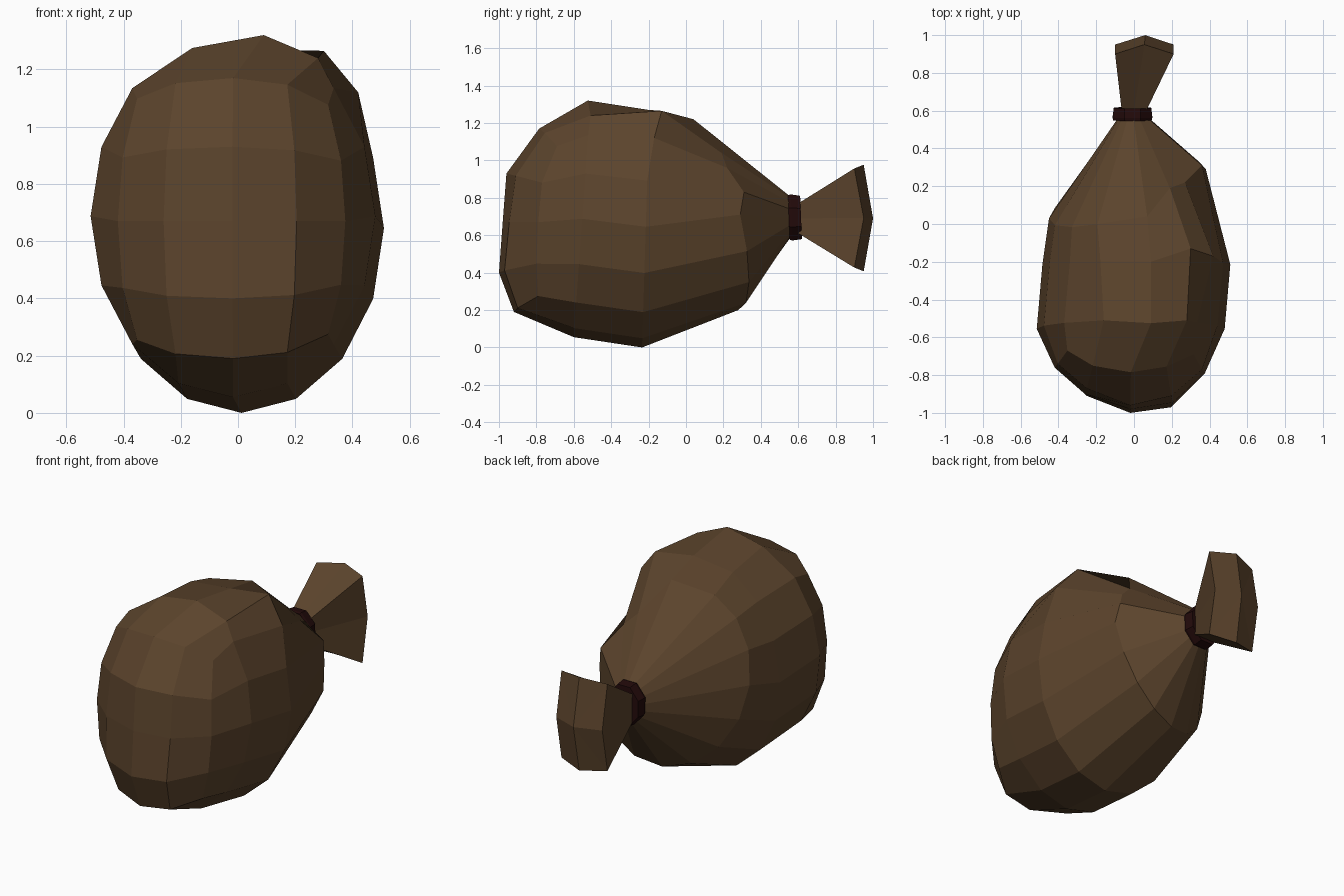
import bpy, bmesh, math

if "Cube" in bpy.data.objects:
    bpy.data.objects.remove(bpy.data.objects["Cube"])


def material(name, rgb):
    m = bpy.data.materials.new(name)
    m.diffuse_color = (*rgb, 1)
    m.use_nodes = True
    m.node_tree.nodes["Principled BSDF"].inputs["Base Color"].default_value = m.diffuse_color
    return m


BROWN = material("brown burlap", (0.105, 0.057, 0.025))
CORD = material("dark red cord", (0.016, 0.003, 0.003))

# Perimeter of a 5 x 5 grid, in the order of a 16-sided ring
EDGE = [(2, 0), (2, 1), (2, 2), (1, 2), (0, 2), (-1, 2), (-2, 2), (-2, 1),
        (-2, 0), (-2, -1), (-2, -2), (-1, -2), (0, -2), (1, -2), (2, -2), (2, -1)]


def loft(name, rings, mat, grid=None, end=None):
    """Skin point rings; start with a grid cap or flat, end with a tip or flat."""
    bm = bmesh.new()
    vs = [[bm.verts.new(p) for p in r] for r in rings]
    n = len(vs[0])
    for a, b in zip(vs, vs[1:]):
        for i in range(n):
            j = (i + 1) % n
            bm.faces.new((a[i], a[j], b[j], b[i]))
    if grid:
        g = dict(zip(EDGE, vs[0]))
        g.update({k: bm.verts.new(p) for k, p in grid.items()})
        for i in range(-2, 2):
            for j in range(-2, 2):
                bm.faces.new((g[i, j], g[i + 1, j], g[i + 1, j + 1], g[i, j + 1]))
    else:
        bm.faces.new(vs[0])
    if end:
        t = bm.verts.new(end)
        for i in range(n):
            bm.faces.new((vs[-1][i], vs[-1][(i + 1) % n], t))
    else:
        bm.faces.new(vs[-1])
    bmesh.ops.recalc_face_normals(bm, faces=bm.faces)
    me = bpy.data.meshes.new(name)
    bm.to_mesh(me)
    bm.free()
    me.materials.append(mat)
    ob = bpy.data.objects.new(name, me)
    bpy.context.collection.objects.link(ob)


def oval(y, lean, xl, xr, zb, zt, n=16, turn=0.0, side=0.0):
    """Oval ring across y; lean shifts y with height, side shifts it with x."""
    pts = []
    for k in range(n):
        a = 2 * math.pi * (k + turn) / n
        c, s = math.cos(a), math.sin(a)
        pts.append(((xl + xr) / 2 + (xr - xl) / 2 * c, y + lean * s + side * c,
                    (zb + zt) / 2 + (zt - zb) / 2 * s))
    return pts


# Rounded front of the sack: a domed 5 x 5 grid, columns bowing outwards.
# Depth (-y) by row, bottom to top, for each column left to right
XS = (-0.42, -0.26, -0.02, 0.205, 0.375)
ZS = (0.19, 0.40, 0.67, 0.93, 1.17)
DEPTH = ((0.72, 0.76, 0.76, 0.74, 0.67),
         (0.84, 0.91, 0.90, 0.87, 0.75),
         (0.92, 1.00, 0.98, 0.96, 0.785),
         (0.90, 0.97, 0.945, 0.91, 0.755),
         (0.79, 0.80, 0.79, 0.77, 0.69))
BOW = (0.0, 0.02, 0.08)      # narrowing towards the ends


def dome(i, j):
    x = XS[i + 2] * (1 - BOW[abs(j)] * 2)
    z = 0.67 + (ZS[j + 2] - 0.67) * (1 - BOW[abs(i)] * (1.8 if j > 0 else 1.7) * (i > 0 and 1.3 or 1))
    return (x, -DEPTH[i + 2][j + 2], z)


# Body sections from the front dome to the gathered neck
body = [[dome(*e) for e in EDGE],
        oval(-0.555, 0.045, -0.515, 0.48, 0.055, 1.32),
        oval(-0.215, 0.02, -0.485, 0.51, 0.0, 1.29),
        oval(0.16, -0.12, -0.45, 0.38, 0.2, 1.22, side=0.13),
        oval(0.56, 0, -0.085, 0.08, 0.59, 0.805)]
# Lump pushing out the cloth at the upper right, falling away behind
body[1][3], body[1][4], body[1][5] = (0.28, -0.51, 1.24), (0.09, -0.525, 1.32), (-0.16, -0.51, 1.275)
body[2][2], body[2][3], body[2][4] = (0.42, -0.17, 1.12), (0.30, -0.13, 1.265), (0.09, -0.2, 1.27)
body[3][1], body[3][2], body[3][3] = (0.36, 0.31, 0.83), (0.27, 0.22, 0.96), (0.19, 0.19, 1.04)
body[3][4] = (0.07, 0.04, 1.22)
loft("sack_body", body, BROWN,
     grid={(i, j): dome(i, j) for i in (-1, 0, 1) for j in (-1, 0, 1)})

# Cord tied round the neck
loft("neck_cord", [oval(y, -0.005, -r - 0.008, r - 0.008, 0.695 - r * 1.17, 0.695 + r * 1.17, 8, 0.5)
                   for y, r in ((0.55, 0.11), (0.565, 0.114), (0.615, 0.107))], CORD)

# Flared tail of cloth behind the cord, with a domed end
square = [(-1, -1), (0, -1), (1, -1), (1, 0), (1, 1), (0, 1), (-1, 1), (-1, 0)]
inner = [(0.065 * x, 0.60, 0.69 + 0.08 * z) for x, z in square]
outer = [(0.055 + 0.155 * x, 0.95 - 0.05 * (x * z != 0),
          0.692 + z * (0.265 if x else 0.285)) for x, z in square]
loft("sack_tail", [inner, outer], BROWN, end=(0.06, 1.0, 0.69))
